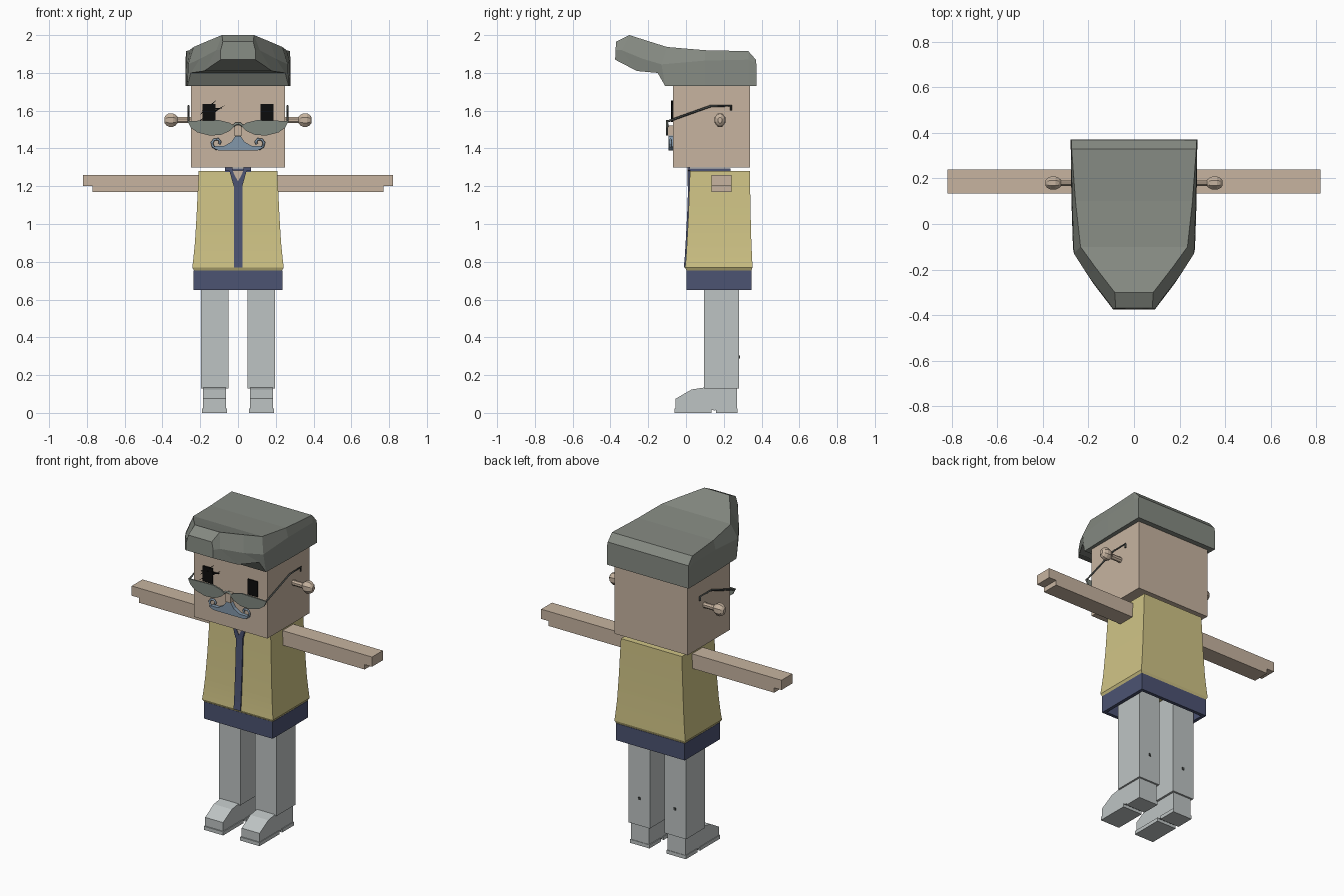
import bpy
import bmesh
from mathutils import Vector

cube = bpy.data.objects.get("Cube")
if cube:
    bpy.data.objects.remove(cube, do_unlink=True)


def material(name, r, g, b):
    lin = [((c / 255 + 0.055) / 1.055) ** 2.4 for c in (r, g, b)] + [1]
    m = bpy.data.materials.new(name)
    m.use_nodes = True
    m.diffuse_color = lin
    m.node_tree.nodes["Principled BSDF"].inputs["Base Color"].default_value = lin
    return m


SKIN = material("skin", 199, 180, 160)
SHIRT = material("shirt yellow", 208, 196, 134)
NAVY = material("navy trim", 76, 83, 114)
GREY = material("trouser grey", 190, 196, 196)
HAIR = material("hair grey", 133, 138, 130)
LENS = material("lens grey", 128, 136, 128)
FRAME = material("dark frame", 72, 76, 74)
BLUE = material("moustache blue", 130, 151, 170)
BLACK = material("black", 12, 12, 12)


def make(name, bm, mat):
    bmesh.ops.recalc_face_normals(bm, faces=bm.faces)
    me = bpy.data.meshes.new(name)
    bm.to_mesh(me)
    bm.free()
    me.materials.append(mat)
    ob = bpy.data.objects.new(name, me)
    bpy.context.collection.objects.link(ob)
    return ob


def loft(name, rings, mat):
    """Skin a row of equal rings and cap both ends."""
    bm = bmesh.new()
    loops = [[bm.verts.new(p) for p in ring] for ring in rings]
    n = len(loops[0])
    for a, b in zip(loops, loops[1:]):
        for i in range(n):
            j = (i + 1) % n
            bm.faces.new((a[i], a[j], b[j], b[i]))
    bm.faces.new(loops[0])
    bm.faces.new(loops[-1])
    return make(name, bm, mat)


def prism(name, pts, axis, a, b, mat):
    """Extrude a flat outline along x or y."""
    def place(p, t):
        return (t, p[0], p[1]) if axis == "x" else (p[0], t, p[1])
    return loft(name, [[place(p, t) for p in pts] for t in (a, b)], mat)


def rect(x0, x1, y0, y1, z):
    return [(x0, y0, z), (x1, y0, z), (x1, y1, z), (x0, y1, z)]


def box(name, x0, x1, y0, y1, z0, z1, mat):
    return loft(name, [rect(x0, x1, y0, y1, z) for z in (z0, z1)], mat)


def tube(name, pts, r, mat):
    """Square bar through a list of points."""
    cu = bpy.data.curves.new(name, "CURVE")
    cu.dimensions = "3D"
    cu.bevel_depth = r
    cu.bevel_resolution = 0
    cu.use_fill_caps = True
    sp = cu.splines.new("POLY")
    sp.points.add(len(pts) - 1)
    for q, p in zip(sp.points, pts):
        q.co = (*p, 1)
    cu.materials.append(mat)
    ob = bpy.data.objects.new(name, cu)
    bpy.context.collection.objects.link(ob)
    return ob


# Head
box("head", -.25, .25, -.07, .34, 1.3, 1.8, SKIN)

# Hair: each station holds (y, half width, z) for top, middle and bottom
stations = [
    ((.37, .275, 1.87), (.372, .278, 1.85), (.372, .278, 1.73)),
    ((.33, .274, 1.915), (.33, .278, 1.87), (.33, .278, 1.73)),
    ((.1, .257, 1.92), (.1, .272, 1.865), (.1, .275, 1.73)),
    ((-.1, .235, 1.937), (-.13, .264, 1.845), (-.11, .268, 1.73)),
    ((-.19, .17, 1.965), (-.23, .2, 1.875), (-.15, .25, 1.8)),
    ((-.3, .085, 2), (-.34, .115, 1.92), (-.26, .18, 1.81)),
    ((-.37, .08, 1.965), (-.373, .092, 1.92), (-.375, .092, 1.87)),
]
loft("hair", [[(-w, y, z) for y, w, z in s] + [(w, y, z) for y, w, z in reversed(s)]
              for s in stations], HAIR)

# Flared shirt and its front placket
shape = [(.77, .242, -.005, .352), (.82, .236, 0, .35), (.9, .228, .005, .346),
         (1.05, .219, .013, .342), (1.28, .208, .021, .338)]
shirt = loft("shirt", [rect(-.232, .232, .004, .345, .752)]
             + [rect(-w, w, f, b, z) for z, w, f, b in shape], SHIRT)
bpy.ops.object.select_all(action="DESELECT")
shirt.select_set(True)
bpy.context.view_layer.objects.active = shirt
bpy.ops.object.shade_smooth_by_angle(angle=.4)
loft("placket", [rect(-.022, .024, f - .007, f + .002, z)
                 for z, w, f, b in shape[:-1] + [(1.215, 0, .019, 0)]], NAVY)

# Collar with an open V neck
box("collar", -.07, .07, .02, .235, 1.275, 1.293, NAVY)
prism("neck_opening", [(0, 1.21), (.04, 1.282), (-.04, 1.282)], "y", .011, .02, SKIN)
for side, s in (("left", 1), ("right", -1)):
    prism(side + "_collar_flap",
          [(0, 1.2), (s * .023, 1.2), (s * .045, 1.28), (s * .07, 1.285),
           (s * .07, 1.3), (s * .03, 1.3), (s * .024, 1.27), (0, 1.225)],
          "y", .008, .02, NAVY)

# Hollow belt band
for name, y0, y1 in (("belt_front", .002, .022), ("belt_back", .328, .348)):
    box(name, -.235, .235, y0, y1, .65, .754, NAVY)

for side, s in (("left", 1), ("right", -1)):
    box(side + "_belt_side", s * .215, s * .235, .022, .328, .65, .754, NAVY)

    # Arm with a stepped hand end
    prism(side + "_arm", [(s * .19, 1.17), (s * .77, 1.17), (s * .77, 1.2),
                          (s * .82, 1.2), (s * .82, 1.26), (s * .19, 1.26)],
          "y", .135, .24, SKIN)

    # Leg, back tab and shoe
    box(side + "_leg", s * .05, s * .197, .095, .281, .128, .754, GREY)
    box(side + "_leg_tab", s * .115, s * .128, .281, .286, .288, .303, FRAME)
    prism(side + "_shoe",
          [(-.055, .02), (-.055, .075), (.03, .124), (.095, .134), (.27, .13),
           (.27, .02), (.17, .02), (.15, .012), (.13, .02)],
          "x", s * .063, s * .186, GREY)
    box(side + "_sole", s * .058, s * .19, -.062, .135, 0, .022, GREY)
    box(side + "_heel", s * .058, s * .19, .16, .273, 0, .022, GREY)

    # Ear: stalk and faceted knob
    loft(side + "_ear",
         [[(s * x, .18 + .8 * r * cy, 1.55 + r * cz) for cy, cz in
           ((1, .4), (.4, 1), (-.4, 1), (-1, .4), (-1, -.4), (-.4, -1), (.4, -1), (1, -.4))]
          for x, r in ((.24, .016), (.32, .016), (.33, .028), (.345, .036),
                       (.365, .036), (.38, .028), (.39, .014))], SKIN)

    # Half-moon lens and temple bar
    prism(side + "_lens",
          [(s * x, z) for x, z in ((.02, 1.515), (.04, 1.535), (.1, 1.55), (.268, 1.545),
                                   (.25, 1.51), (.215, 1.485), (.15, 1.468),
                                   (.09, 1.472), (.045, 1.492))],
          "y", -.105, -.096, LENS)
    tube(side + "_temple_bar", [(s * .262, -.1, 1.542), (s * .262, .13, 1.624),
                                (s * .262, .238, 1.626), (s * .262, .238, 1.6)], .006, FRAME)

    # Eye plate
    box(side + "_eye", s * .12, s * .187, -.077, -.07, 1.54, 1.635, BLACK)

    # Moustache half and its curl
    prism(side + "_moustache",
          [(0, 1.39), (s * .105, 1.39), (s * .135, 1.405), (s * .12, 1.412),
           (s * .075, 1.412), (s * .035, 1.435), (s * .015, 1.465), (0, 1.465)],
          "y", -.092, -.07, BLUE)
    tube(side + "_moustache_curl",
         [(s * x, -.082, z) for x, z in ((.11, 1.396), (.132, 1.41), (.138, 1.43),
                                         (.125, 1.447), (.105, 1.448), (.094, 1.435),
                                         (.1, 1.424))], .007, BLUE)

# Glasses bridge and nose
tube("glasses_bridge", [(-.03, -.1, 1.515), (-.012, -.1, 1.53), (.012, -.1, 1.53),
                        (.03, -.1, 1.515)], .007, LENS)
box("nose", -.02, .02, -.1, -.07, 1.468, 1.522, SKIN)

# Ragged lashes over the right eye
for i, (x0, z0, x1, z1) in enumerate([(-.215, 1.54, -.07, 1.628), (-.205, 1.575, -.115, 1.655),
                                      (-.2, 1.6, -.075, 1.615), (-.215, 1.485, -.17, 1.5)]):
    d = Vector((z0 - z1, x1 - x0)).normalized() * .006
    prism("lash_%d" % (i + 1), [(x0, z0), ((x0 + x1) / 2 - d.x, (z0 + z1) / 2 - d.y),
                                (x1, z1), ((x0 + x1) / 2 + d.x, (z0 + z1) / 2 + d.y)],
          "y", -.079, -.07, BLACK)
